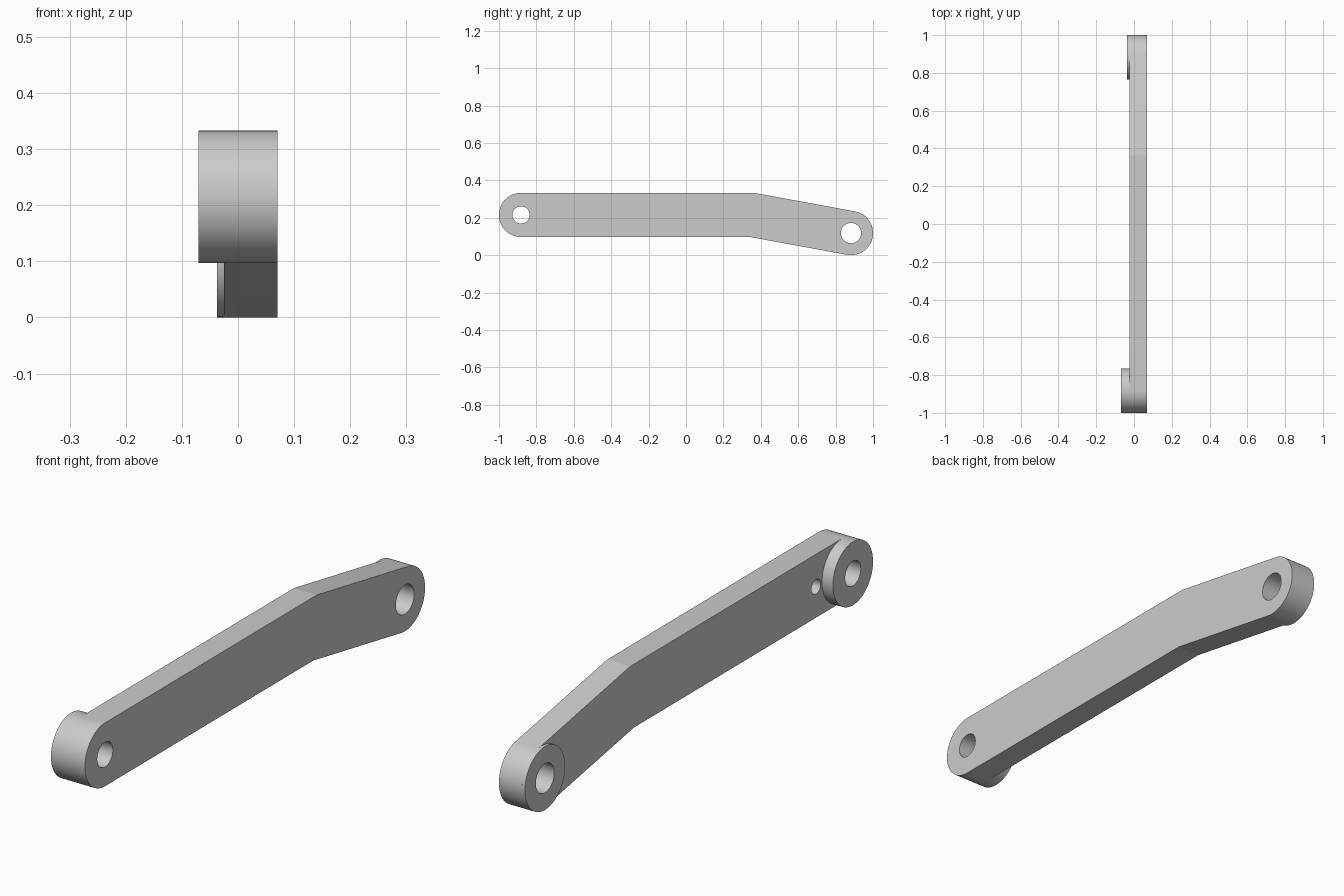
import bpy, bmesh, math
from mathutils import Vector

if "Cube" in bpy.data.objects:
    bpy.data.objects.remove(bpy.data.objects["Cube"])

# Key dimensions: spine of the arm in the (y, z) plane
R = 0.118
FRONT = Vector((-0.882, 0.215))
BEND = Vector((0.353, 0.215))
REAR = Vector((0.882, 0.118))
X_IN, X_OUT = -0.025, 0.07
STEPS = 48

grey = bpy.data.materials.new("satin_grey")
grey.use_nodes = True
grey.diffuse_color = (0.6, 0.6, 0.6, 1)
grey.node_tree.nodes["Principled BSDF"].inputs["Base Color"].default_value = (0.6, 0.6, 0.6, 1)


def arc(center, radius, start, sweep, steps):
    return [center + radius * Vector((math.cos(start + sweep * i / steps),
                                      math.sin(start + sweep * i / steps)))
            for i in range(steps + 1)]


def circle(center, radius):
    return arc(center, radius, 0, math.tau, STEPS * 2)[:-1]


def extrude_profile(name, points, x0, x1):
    """Prism with a (y, z) outline running from x0 to x1."""
    bm = bmesh.new()
    base = bm.faces.new([bm.verts.new((x0, p.x, p.y)) for p in points])
    ext = bmesh.ops.extrude_face_region(bm, geom=[base])
    moved = [v for v in ext["geom"] if isinstance(v, bmesh.types.BMVert)]
    bmesh.ops.translate(bm, verts=moved, vec=(x1 - x0, 0, 0))
    bmesh.ops.recalc_face_normals(bm, faces=bm.faces)
    mesh = bpy.data.meshes.new(name)
    bm.to_mesh(mesh)
    bm.free()
    mesh.materials.append(grey)
    obj = bpy.data.objects.new(name, mesh)
    bpy.context.collection.objects.link(obj)
    return obj


def activate(obj):
    bpy.ops.object.select_all(action="DESELECT")
    obj.select_set(True)
    bpy.context.view_layer.objects.active = obj


def drill(obj, center, radius, x0, x1):
    cutter = extrude_profile("hole_cutter", circle(center, radius), x0, x1)
    cutter.hide_render = True
    mod = obj.modifiers.new("hole", "BOOLEAN")
    mod.operation, mod.solver, mod.object = "DIFFERENCE", "EXACT", cutter
    activate(obj)
    bpy.ops.object.modifier_apply(modifier=mod.name)
    bpy.data.objects.remove(cutter)


# Cranked arm: rounded ends joined by a mitred bend
slope = REAR - BEND
tilt = math.atan2(slope.y, slope.x)
miter = R / math.cos(tilt / 2) * Vector((-math.sin(tilt / 2), math.cos(tilt / 2)))
outline = (arc(FRONT, R, math.pi / 2, math.pi, STEPS) + [BEND - miter]
           + arc(REAR, R, tilt - math.pi / 2, math.pi, STEPS) + [BEND + miter])
arm = extrude_profile("arm", outline, X_IN, X_OUT)

# Raised bosses on the inner side
front_boss = extrude_profile("front_boss", circle(FRONT, R), -0.07, X_IN)
rear_boss = extrude_profile("rear_boss", circle(REAR, R), -0.037, X_IN)

# Through bores and the small blind hole beside the front boss
for boss, center, radius in ((front_boss, FRONT, 0.046), (rear_boss, REAR, 0.054)):
    for part in (arm, boss):
        drill(part, center, radius, -0.2, 0.2)
drill(arm, FRONT + Vector((0.153, -0.003)), 0.027, -0.2, 0.03)

for part in (arm, front_boss, rear_boss):
    activate(part)
    bpy.ops.object.shade_smooth_by_angle(angle=math.radians(8))
